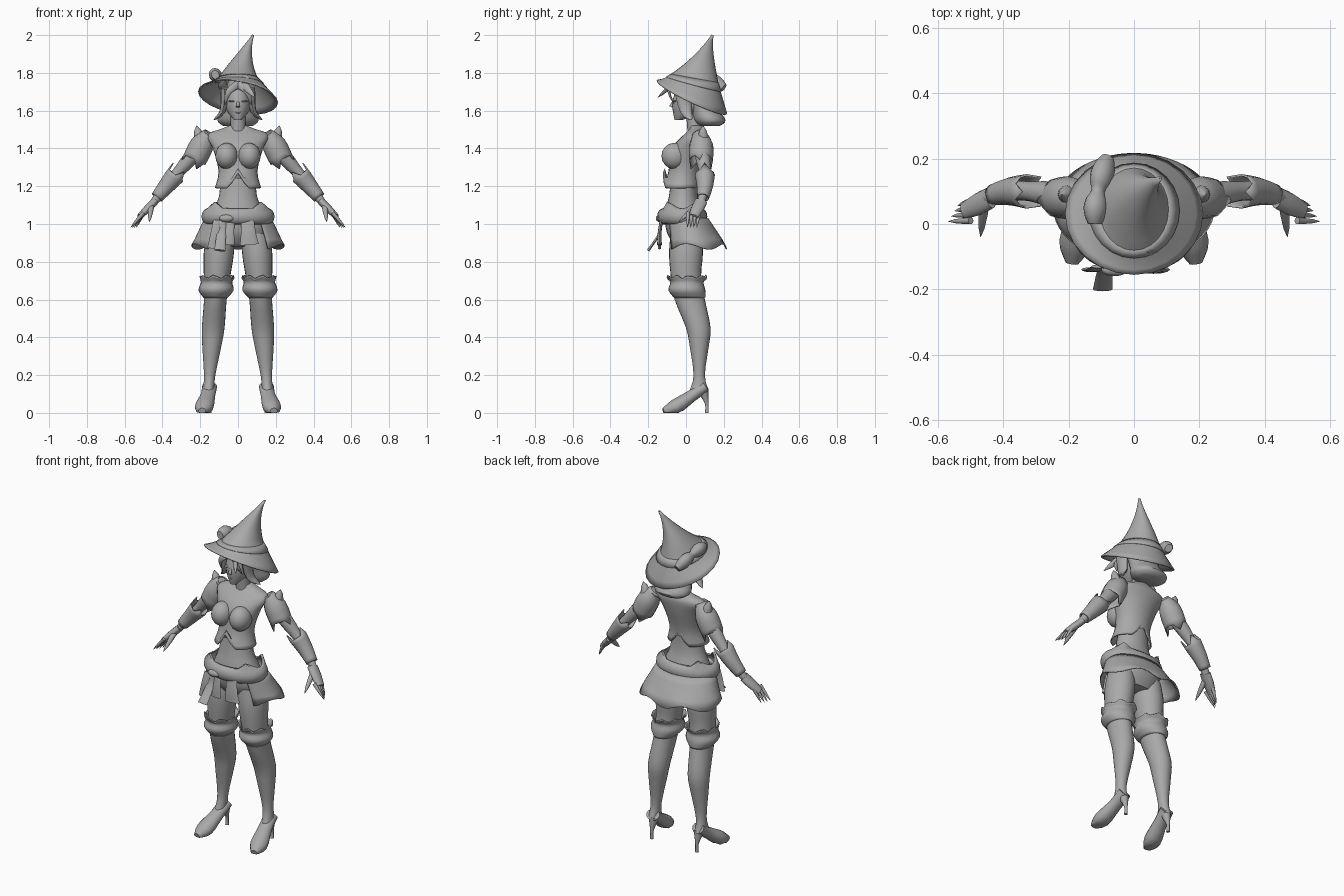
import bpy, bmesh, math
from mathutils import Vector

if "Cube" in bpy.data.objects:
    bpy.data.objects.remove(bpy.data.objects["Cube"])

# One plain grey for the whole figure
grey = bpy.data.materials.new("plain grey")
grey.use_nodes = True
colour = (.4, .4, .4, 1)
grey.diffuse_color = colour
grey.node_tree.nodes["Principled BSDF"].inputs["Base Color"].default_value = colour
parts = []


def skin(name, rings, mirror=False, closed=True, cloth=False, shape=None):
    """Bridge point rings into a surface: a capped solid, or thin cloth."""
    bm = bmesh.new()
    loops = [[bm.verts.new(point) for point in ring] for ring in rings]
    count = len(loops[0])
    for low, high in zip(loops, loops[1:]):
        for i in range(count if closed else count - 1):
            j = (i + 1) % count
            bm.faces.new((low[i], low[j], high[j], high[i]))
    if not cloth:
        bm.faces.new(loops[0])
        bm.faces.new(loops[-1])
    if shape:
        for vert in bm.verts:
            shape(vert.co)
    bmesh.ops.recalc_face_normals(bm, faces=bm.faces[:])
    mesh = bpy.data.meshes.new(name)
    bm.to_mesh(mesh)
    bm.free()
    mesh.materials.append(grey)
    obj = bpy.data.objects.new(name, mesh)
    bpy.context.scene.collection.objects.link(obj)
    if cloth:
        solid = obj.modifiers.new("Thickness", "SOLIDIFY")
        solid.thickness = .006
        solid.offset = 0
    if mirror:
        obj.modifiers.new("Mirror", "MIRROR")
    parts.append(obj)


def smooth(rows, steps=3):
    """Pass a smooth curve through rows of numbers."""
    rows = [Vector(row) for row in rows]
    last = len(rows) - 1
    result = []
    for i in range(last):
        a, b = rows[i], rows[i + 1]
        leave = (b - rows[max(i - 1, 0)]) / 2
        arrive = (rows[min(i + 2, last)] - a) / 2
        for k in range(steps):
            t = k / steps
            ease = t * t * (3 - 2 * t)
            result.append(a + (b - a) * ease + leave * t * (1 - t) ** 2 - arrive * t * t * (1 - t))
    return result + [rows[last]]


def oval(cx, cy, cz, rx, ry, slope_y=0, slope_x=0, start=0, sweep=math.tau, count=24):
    """Level or tilted ellipse, or an arc of one."""
    steps = count if sweep == math.tau else count - 1
    ring = []
    for i in range(count):
        angle = start + sweep * i / steps
        x, y = rx * math.cos(angle), ry * math.sin(angle)
        ring.append((cx + x, cy + y, cz + slope_y * y + slope_x * x))
    return ring


def body(name, rows, centre=lambda z: 0, **options):
    """Stack of level sections: height, half width, front, back."""
    skin(name, [oval(centre(z), (front + back) / 2, z, width, (back - front) / 2)
                for z, width, front, back in smooth(rows)], **options)


def egg(name, centre, radii, **options):
    """Ellipsoid with small flat poles."""
    rings = []
    for i in range(9):
        angle = math.pi * (i / 8 - .5) * .95
        x, y, z = (c + r * math.sin(angle) * axis for c, r, axis in zip(centre, radii, (0, 0, 1)))
        rings.append(oval(x, y, z, radii[0] * math.cos(angle), radii[1] * math.cos(angle)))
    skin(name, rings, **options)


def tube(name, rows, ref=(0, 1, 0), flat=1, point=False, jag_start=0, jag_end=0, **options):
    """Tube along a smooth path of x, y, z, radius; flat scales its depth."""
    rows = smooth(rows)
    last = len(rows) - 1
    rings = []
    for k, row in enumerate(rows):
        here = row.xyz
        along = (rows[min(k + 1, last)].xyz - rows[max(k - 1, 0)].xyz).normalized()
        side = along.cross(Vector(ref)).normalized()
        up = side.cross(along)
        radius = row.w * (1.05 - (k / last) ** 2 if point else 1)
        jag = -jag_start if k == 0 else jag_end if k == last else 0
        ring = []
        for i in range(12):
            angle = math.tau * i / 12
            push = jag * max(0, math.cos(angle * 3))
            ring.append(here + along * push + side * radius * math.cos(angle)
                        + up * radius * flat * math.sin(angle))
        rings.append(ring)
    skin(name, rings, **options)


# Torso: belly and hips under a vest notched at front and back
def notch(co):
    if co.z < 1.23:
        co.z += .08 * max(0, 1 - abs(co.x) / .05)


body("belly_and_hips", [(.88, .12, -.05, .07), (.95, .16, -.1, .1), (1.05, .14, -.11, .09),
                        (1.15, .1, -.09, .06), (1.3, .09, -.07, .06)])
body("vest", [(1.19, .12, -.12, .07), (1.28, .1, -.09, .07), (1.4, .13, -.07, .1),
              (1.47, .16, -.01, .11), (1.5, .09, .02, .1), (1.52, .04, .02, .09)],
     cloth=True, shape=notch)
egg("bust", (.06, -.06, 1.36), (.06, .07, .07), mirror=True)

# Head, neck and face
tube("neck", [(0, .05, 1.46, .04), (0, .04, 1.6, .04)])
body("head", [(1.55, .02, -.06, -.02), (1.6, .06, -.07, .09), (1.66, .07, -.07, .12),
              (1.77, .05, -.03, .11)])
tube("nose", [(0, -.06, 1.66, .005), (0, -.08, 1.62, .01)])
egg("lips", (0, -.06, 1.59), (.02, .01, .006))
egg("eyes", (.03, -.06, 1.65), (.02, .01, .005), mirror=True)

# Hair: a flipped bob, side flicks and a fringe
body("hair_back", [(1.72, .09, -.02, .13), (1.62, .09, .02, .16), (1.55, .11, .04, .21),
                   (1.52, .08, .07, .18)])
tube("hair_flick", [(.07, -.02, 1.72, .02), (.08, 0, 1.6, .02), (.13, .03, 1.55, .02)],
     flat=2, point=True, mirror=True)
tube("fringe", [(0, -.06, 1.74, .02), (.05, -.09, 1.7, .02), (.07, -.06, 1.63, .02)],
     flat=.5, point=True, mirror=True)
tube("loose_strand", [(.03, -.07, 1.74, .02), (.09, -.15, 1.67, .02)], flat=.5, point=True)


# Hat: tilted brim running into a bent cone, with band and bow
def brim_ring(out, grow=0):
    return oval(0, .045 - .015 * out, 1.77 - .1 * out, .1 + .11 * out + grow,
                .12 + .065 * out + grow, -.18 - .29 * out, -.14 * out)


def cone_ring(t):
    radius = .1 * (1 - t) ** 1.3 + .003
    return oval(.08 * t ** 1.5, .045 + .095 * t, 1.77 + .23 * t, radius, radius * 1.2,
                -.18 * (1 - t) ** 2)


skin("hat", [brim_ring(1 - i / 5) for i in range(5)] + [cone_ring(i / 9) for i in range(10)],
     cloth=True)
skin("hat_band", [brim_ring(out, .005) for out in (.3, .15, 0)], cloth=True)
tube("band_point", [(.04, -.08, 1.78, .02), (.04, -.12, 1.74, .02)], flat=.4, point=True)
bow = []
for i in range(9):
    t = i / 8
    bow.append((-.12 + .04 * t * t, .2 * t, 1.79 - .07 * t * t,
                .02 + .015 * abs(math.sin(math.tau * t))))
tube("hat_bow", bow, flat=1.2)


# Rolled belt with raised hip points
def hip_points(co):
    if co.z > 1.07:
        co.z += .04 * max(0, 1 - abs(abs(co.x) - .12) / .04)


belt = []
for i in range(9):
    angle = math.pi * (i / 8 - .5)
    bulge = .03 * math.cos(angle)
    belt.append(oval(0, -.02, 1.04 + .04 * math.sin(angle), .16 + bulge, .1 + bulge))
skin("belt", belt, cloth=True, shape=hip_points)


# Flared skirt, open at the front, with a wavy hem
def hem(co):
    if co.z < .9:
        co.z += .015 * math.cos(math.atan2(co.y, co.x) * 6)


skirt = []
for i in range(5):
    t = i / 4
    skirt.append(oval(0, .05 * t, 1.03 - .15 * t, .175 + .07 * t, .115 + .05 * t,
                      start=math.radians(-50), sweep=math.radians(280), count=40))
skin("skirt", skirt, closed=False, cloth=True, shape=hem)

# Cloth tails hanging from the belt
for name, x, bottom, width, forward in [
        ("front_panel", .05, .89, .05, 0), ("short_tail", -.04, .89, .03, 0),
        ("long_tail", -.08, .86, .03, .06), ("side_tail", -.11, .87, .03, 0)]:
    tube(name, [(x, -.13, 1.02, width * .7), (x * 1.1, -.14, .95, width * .8),
                (x * 1.2, -.14 - forward, bottom, width)], flat=.25)
egg("belt_knot", (-.06, -.14, 1.03), (.04, .02, .02))


# Legs with ruffled stocking tops
def lean(z):
    return .165 - .075 * z


def ruffle(co):
    if co.z > .71:
        co.z += .01 * math.sin(math.atan2(co.y, co.x - .11) * 8)


body("leg", [(.95, .07, -.08, .08), (.85, .08, -.09, .09), (.72, .07, -.08, .08),
             (.6, .06, -.06, .1), (.45, .06, 0, .13), (.35, .05, .02, .12),
             (.2, .03, .04, .1), (.12, .03, .02, .12)], centre=lean, mirror=True)
body("stocking_ruffle", [(.72, .09, -.1, .11), (.69, .08, -.08, .09), (.65, .09, -.09, .1),
                         (.61, .06, -.06, .1)],
     centre=lean, cloth=True, mirror=True, shape=ruffle)


# High heeled shoes with flat soles
def ground(co):
    co.z = max(co.z, 0)


tube("shoe", [(.15, .1, .14, .04), (.16, .03, .09, .04), (.18, -.06, .03, .05),
              (.19, -.12, .01, .02)], ref=(0, 0, 1), flat=.8, mirror=True, shape=ground)
tube("shoe_heel", [(.15, .09, .12, .03), (.15, .11, .05, .01), (.15, .11, 0, .01)],
     mirror=True, shape=ground)

# Arms with capped sleeves and flared cuffs
tube("arm", [(.15, .07, 1.47, .04), (.25, .09, 1.35, .04), (.32, .1, 1.27, .03),
             (.37, .1, 1.21, .03), (.45, .08, 1.11, .02)], mirror=True)
tube("sleeve", [(.15, .07, 1.48, .03), (.19, .08, 1.42, .06), (.23, .08, 1.34, .06)],
     jag_end=.04, cloth=True, mirror=True)
tube("shoulder_spike", [(.2, .09, 1.44, .03), (.22, .09, 1.52, .03)], point=True, mirror=True)
tube("cuff", [(.33, .1, 1.26, .05), (.38, .1, 1.2, .04), (.43, .09, 1.14, .03)],
     jag_start=.04, cloth=True, mirror=True)

# Hands: palm, four fingers and a thumb
tube("palm", [(.44, .08, 1.12, .02), (.48, .06, 1.08, .02), (.52, .04, 1.04, .015)],
     flat=1.7, mirror=True)
for i in range(4):
    y = .01 + .02 * i
    tube("finger", [(.5, y, 1.06, .01), (.57 - .01 * i, y * .8, .98, .01)],
         point=True, mirror=True)
tube("thumb", [(.46, .05, 1.09, .015), (.47, -.04, 1.01, .015)], point=True, mirror=True)

# Smooth shading with sharp folds kept
bpy.ops.object.select_all(action="DESELECT")
for obj in parts:
    obj.select_set(True)
bpy.context.view_layer.objects.active = parts[0]
bpy.ops.object.shade_smooth_by_angle(angle=math.radians(50))
